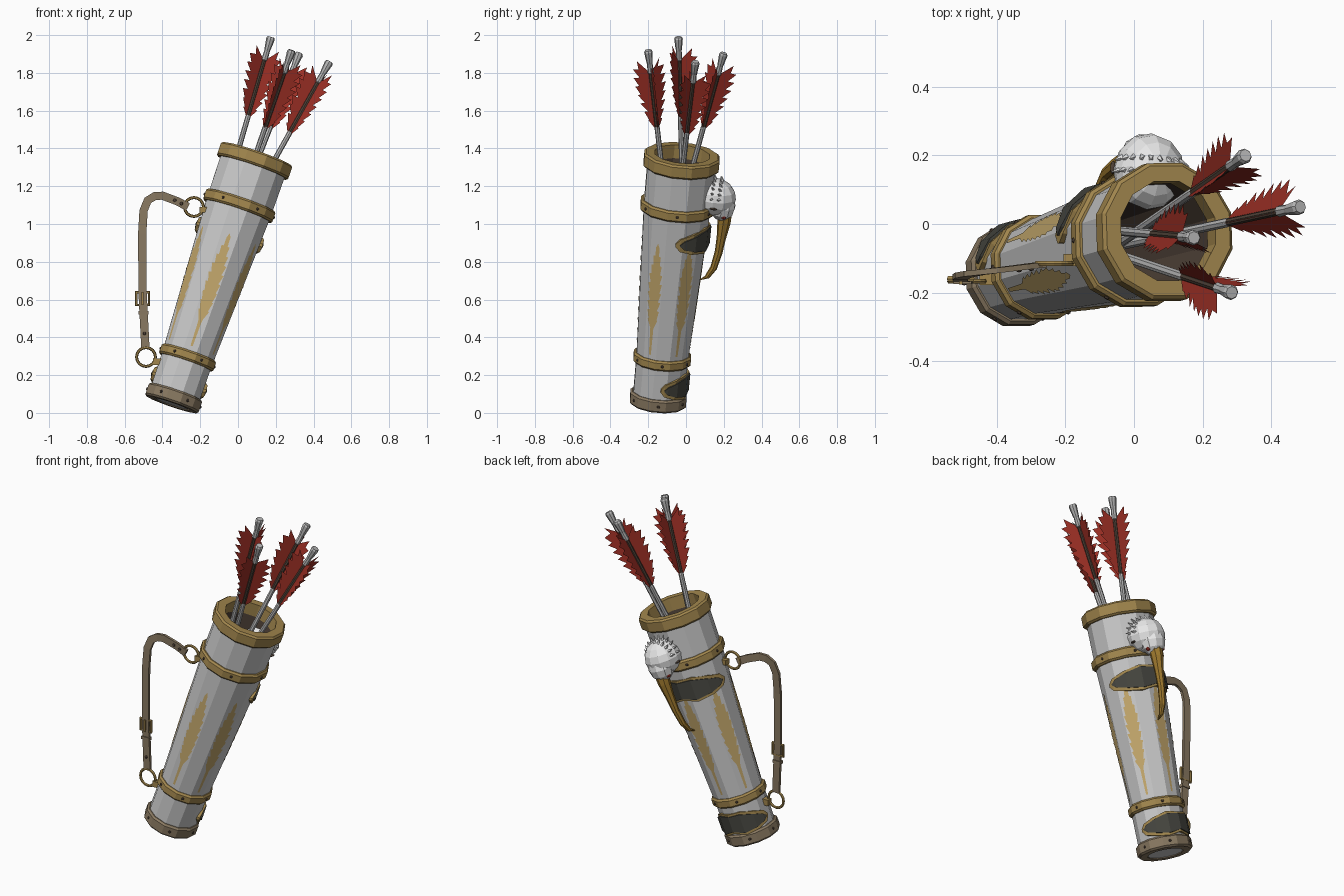
import bpy, bmesh, math, random
from math import sin, cos, radians, pi
from mathutils import Vector, Matrix

random.seed(4)
if "Cube" in bpy.data.objects:
    bpy.data.objects.remove(bpy.data.objects["Cube"])


def material(name, r, g, b):
    m = bpy.data.materials.new(name)
    m.use_nodes = True
    m.diffuse_color = (r, g, b, 1)
    m.node_tree.nodes["Principled BSDF"].inputs["Base Color"].default_value = (r, g, b, 1)
    return m


SHELL = material("pale grey shell", .58, .58, .58)
WHITE = material("white plumage", .8, .8, .8)
GOLD = material("gold trim", .36, .24, .075)
PAINT = material("gold paint", .55, .39, .15)
TAUPE = material("taupe leather", .25, .19, .12)
DARK = material("dark leather", .06, .06, .05)
RED = material("red feather", .33, .028, .018)
BROWN = material("dark brown", .08, .055, .04)
BEAK = material("beak ochre", .38, .21, .03)
SHAFT = material("grey shaft", .48, .48, .48)


def build(name, verts, faces, mats, matrix=Matrix(), indices=None, fix=True):
    me = bpy.data.meshes.new(name)
    me.from_pydata([matrix @ Vector(v) for v in verts], [], faces)
    for m in mats:
        me.materials.append(m)
    if indices:
        for p, i in zip(me.polygons, indices):
            p.material_index = i
    if fix:
        bm = bmesh.new()
        bm.from_mesh(me)
        bmesh.ops.recalc_face_normals(bm, faces=bm.faces)
        bm.to_mesh(me)
        bm.free()
    ob = bpy.data.objects.new(name, me)
    bpy.context.collection.objects.link(ob)
    return ob


def loft(name, rings, mats, matrix=Matrix(), segment_mats=None, closed=False):
    n = len(rings[0])
    verts = [v for ring in rings for v in ring]
    faces, idx = [], []
    count = len(rings)
    for i in range(count if closed else count - 1):
        for k in range(n):
            a, b = i * n, (i + 1) % count * n
            faces.append((a + k, a + (k + 1) % n, b + (k + 1) % n, b + k))
            idx.append(segment_mats[i] if segment_mats else 0)
    if not closed:
        faces += [tuple(range(n))[::-1], tuple(range((count - 1) * n, count * n))]
        idx += [idx[0], idx[-1]]
    return build(name, verts, faces, mats, matrix, idx)


def lathe(name, profile, mats, matrix, sides=12, phase=0, segment_mats=None, closed=False):
    rings = [[(r * cos(phase + 2 * pi * k / sides), r * sin(phase + 2 * pi * k / sides), s)
              for k in range(sides)] for r, s in profile]
    return loft(name, rings, mats, matrix, segment_mats, closed)


def frame(origin, direction):
    z = Vector(direction).normalized()
    x = (Vector((1, 0, 0)) - z * z.x).normalized()
    m = Matrix((x, z.cross(x), z)).transposed().to_4x4()
    m.translation = origin
    return m


def solid(name, op, mat, matrix, **kw):
    me = bpy.data.meshes.new(name)
    bm = bmesh.new()
    op(bm, matrix=matrix, **kw)
    bm.to_mesh(me)
    bm.free()
    me.materials.append(mat)
    ob = bpy.data.objects.new(name, me)
    bpy.context.collection.objects.link(ob)
    return ob


def box(name, center, size, mat, base=Matrix()):
    return solid(name, bmesh.ops.create_cube, mat,
                 base @ Matrix.Translation(center) @ Matrix.Diagonal((*size, 1)), size=1)


def ball(name, center, size, mat, base, u=8, v=6):
    return solid(name, bmesh.ops.create_uvsphere, mat,
                 base @ Matrix.Translation(center) @ Matrix.Diagonal((*size, 1)),
                 u_segments=u, v_segments=v, radius=1)


# Leaning tube, built along its own axis
Q = frame((-.35, -.15, .05), (.45, .13, 1.32))
TURN = radians(32)
EDGE = TURN + pi / 12


def radius(s):
    return .141 if s < .25 else min(.141 + (s - .25) * .048, .186)


def spin(angle):
    return Q @ Matrix.Rotation(angle, 4, 'Z')


lathe("quiver_tube", [(.138, 0), (.141, .25), (.182, 1.1), (.186, 1.38), (.155, 1.38), (.12, .1)],
      [SHELL, BROWN], Q, phase=EDGE, segment_mats=[0, 0, 0, 1, 1])


def band(name, low, high, inner, outer, mat):
    c = .01
    lathe(name, [(inner, low), (outer - c, low), (outer, low + c), (outer, high - c),
                 (outer - c, high), (inner, high)], [mat], Q, phase=EDGE, closed=True)


band("top_rim", 1.325, 1.4, .15, .206, GOLD)
band("upper_band", 1.08, 1.14, .17, .2, GOLD)
band("lower_band", .23, .285, .13, .157, GOLD)
band("base_band", -.005, .065, .1, .154, TAUPE)
for s, r in ((1.11, .2), (.257, .157), (.03, .154)):
    for k in range(6):
        ball("rivet", (r * cos(pi / 12), .0, s), (.007, .008, .008), BROWN,
             spin(TURN + k * pi / 3 + pi / 6), 6, 4)


# Painted feathers, one on every second facet
def envelope(table, x):
    for (x0, y0), (x1, y1) in zip(table, table[1:]):
        if x0 <= x <= x1:
            return y0 + (y1 - y0) * (x - x0) / (x1 - x0)
    return 0


def barbs(table, start, end, count, notch):
    step = (end - start) / count
    pts = []
    for i in range(count):
        x = start + i * step
        pts.append((x, envelope(table, x) * (notch + random.uniform(-.1, .1))))
        pts.append((x + step * .95, envelope(table, x + step * .6)))
    return pts


LEAF = [(.31, .006), (.45, .009), (.49, .03), (.6, .04), (.73, .042), (.83, .027), (.94, .0)]
for k in range(6):
    half = [(.31, .006), (.44, .009)] + barbs(LEAF, .46, .92, 9, .7)
    outline = half + [(.94, 0)] + [(s, -w) for s, w in reversed(half)]
    verts = [(radius(s) * cos(pi / 12) + .003, w, s) for s, w in outline]
    build("painted_feather", verts, [tuple(range(len(verts)))], [PAINT], spin(TURN + k * pi / 3))

# Dark wing-shaped wraps with gold borders on the back
WING = [(-88, .008), (-80, .035), (-58, .055), (-28, .072), (0, .06),
        (28, .072), (58, .055), (80, .035), (88, .008)]


def wrap(name, s0, scale, shrink, lift, mat):
    rings = []
    for a, h in WING:
        a = radians(92 + a * (1 - shrink * 2))
        h = max(h * scale - shrink * .32, .003)
        drop = s0 - .015 * abs(sin(a - radians(92)))
        rings.append([((radius(s0) + d) * cos(a), (radius(s0) + d) * sin(a), drop + z)
                      for d, z in ((-.015, -h), (lift, -h), (lift, h), (-.015, h))])
    loft(name, rings, [mat], Q)


for s0, scale in ((.965, 1), (.135, .95)):
    wrap("wing_wrap_border", s0, scale, 0, .010, GOLD)
    wrap("wing_wrap_panel", s0, scale, .04, .016, DARK)

# Bird head on the back
H = spin(radians(86))
ball("bird_head", (.195, 0, 1.185), (.112, .105, .1), WHITE, H, 12, 8)
ball("head_crown", (.24, 0, 1.14), (.07, .075, .08), WHITE, H, 10, 6)
for row, (r, length) in enumerate(((.19, .045), (.225, .035))):
    for k in range(11):
        a = radians(8 + 16.4 * k)
        d = Vector((-.35, cos(a), sin(a)))
        m = H @ Matrix.Translation((r, .09 * cos(a), 1.19 + .085 * sin(a)))
        m = m @ d.to_track_quat('Z', 'Y').to_matrix().to_4x4()
        solid("neck_feather", bmesh.ops.create_cone, WHITE, m, segments=4, radius1=.02,
              radius2=.001, depth=length * 1.6, cap_ends=True)
path = [(.25, 1.15, .045, .045), (.255, 1.06, .036, .036), (.25, .97, .026, .025),
        (.243, .88, .02, .02), (.225, .79, .017, .017), (.195, .735, .012, .012), (.16, .715, .003, .003)]
loft("beak", [[(r + t * cos(k * pi / 4), w * sin(k * pi / 4), s - t * .4 * cos(k * pi / 4))
               for k in range(8)] for r, s, w, t in path], [BEAK], H)
for side in (-1, 1):
    ball("eye", (.255, side * .05, 1.095), (.013, .012, .013), RED, H)
    ball("eye_ridge", (.25, side * .047, 1.112), (.024, .014, .01), BEAK, H)
    ball("cheek_mark", (.2, side * .1, 1.15), (.02, .008, .006), BROWN, H)

# Arrows with three ragged vanes each
VANE = [(0, .0), (.05, .045), (.14, .078), (.26, .1), (.33, .1), (.41, .055)]
ARROWS = [((.175, -.04, 1.99), (.165, -.015, .57), 90), ((.285, -.2, 1.92), (.18, -.06, .52), -110),
          ((.485, .05, 1.86), (.28, .06, .5), 75), ((.325, .2, 1.905), (.2, .14, .51), 105)]
for tip, way, phase in ARROWS:
    way = Vector(way)
    L = way.length * 2
    A = frame(Vector(tip) - way * 2, way)
    lathe("arrow_shaft", [(.014, 0), (.014, L - .44), (.012, L - .43), (.012, L - .13),
                          (.017, L - .125), (.015, L - .075), (.017, L - .065), (.023, L - .01), (.018, L)],
          [SHAFT, BROWN], A, sides=8, segment_mats=[0, 0, 1, 0, 0, 0, 0, 0])
    for k in range(3):
        edge = [(0, .0)] + barbs(VANE, .02, .4, 8, .68) + [(.34, .012), (.34, 0)]
        verts = [(w, 0, L - .46 + x) for x, w in edge]
        build("arrow_vane", verts, [tuple(range(len(verts)))], [RED],
              A @ Matrix.Rotation(radians(phase + 120 * k), 4, 'Z'), fix=False)

# Carrying strap with rings and buckle
line = [Vector(p) for p in ((-.265, -.118, 1.09), (-.32, -.125, 1.12), (-.4, -.135, 1.15), (-.44, -.14, 1.148),
                            (-.478, -.145, 1.125), (-.5, -.15, 1.07), (-.507, -.155, .95),
                            (-.505, -.16, .63), (-.49, -.165, .34))]
rings = []
for i, p in enumerate(line):
    d = (line[min(i + 1, len(line) - 1)] - line[max(i - 1, 0)]).normalized()
    n = Vector((-d.z, 0, d.x)) * .022
    t = Vector((0, .008, 0))
    rings.append([p - n - t, p + n - t, p + n + t, p - n + t])
loft("strap", rings, [TAUPE])


def ring(name, center, major, minor, mat, sides=16, turn=0.0):
    m = Matrix.Translation(center) @ Matrix.Rotation(pi / 2, 4, 'X')
    profile = [(major + minor * cos(k * pi / 3), minor * sin(k * pi / 3)) for k in range(6)]
    return lathe(name, profile, [mat], m, sides, turn, closed=True)


ring("upper_ring", (-.233, -.115, 1.09), .05, .008, GOLD)
ring("lower_ring", (-.487, -.167, .296), .05, .008, GOLD)
ring("buckle", (-.505, -.16, .605), .048, .009, GOLD, 4, pi / 4)
box("buckle_pin", (-.505, -.172, .605), (.01, .01, .07), GOLD)
box("strap_keeper", (-.5, -.162, .53), (.052, .026, .018), TAUPE)
box("upper_ring_tab", (-.175, -.105, 1.075), (.06, .035, .03), GOLD)
box("lower_ring_tab", (-.42, -.16, .27), (.06, .035, .035), GOLD)
for x, y, z in ((-.335, -.135, 1.125), (-.495, -.173, .42), (-.3, -.131, 1.108)):
    ball("strap_rivet", (x, y, z), (.009, .006, .009), BROWN, Matrix())
